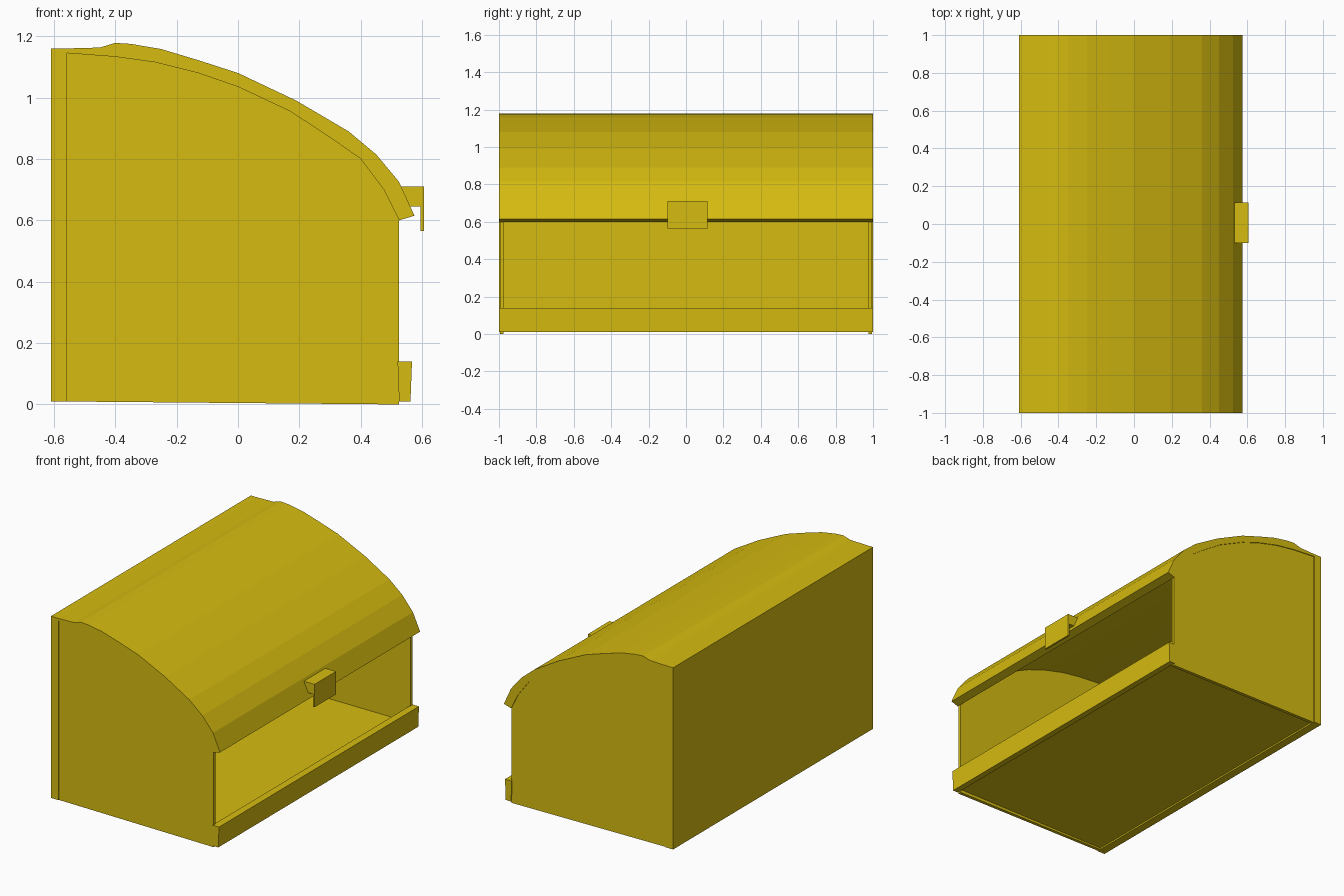
import bpy, bmesh

if "Cube" in bpy.data.objects:
    bpy.data.objects.remove(bpy.data.objects["Cube"], do_unlink=True)

# Single mustard paint
paint = bpy.data.materials.new("mustard_yellow")
paint.use_nodes = True
COLOUR = (0.67, 0.50, 0.005, 1)
paint.diffuse_color = COLOUR
paint.node_tree.nodes["Principled BSDF"].inputs["Base Color"].default_value = COLOUR


def extrude_profile(name, profile, y0, y1):
    """Extrude an x-z outline along y from y0 to y1."""
    bm = bmesh.new()
    face = bm.faces.new([bm.verts.new((x, y0, z)) for x, z in profile])
    ext = bmesh.ops.extrude_face_region(bm, geom=[face])["geom"]
    moved = [v for v in ext if isinstance(v, bmesh.types.BMVert)]
    bmesh.ops.translate(bm, verts=moved, vec=(0, y1 - y0, 0))
    bmesh.ops.recalc_face_normals(bm, faces=bm.faces)
    mesh = bpy.data.meshes.new(name)
    bm.to_mesh(mesh)
    bm.free()
    mesh.materials.append(paint)
    obj = bpy.data.objects.new(name, mesh)
    bpy.context.collection.objects.link(obj)
    return obj


def box(name, x0, x1, y0, y1, z0, z1):
    return extrude_profile(name, [(x0, z0), (x1, z0), (x1, z1), (x0, z1)], y0, y1)


# Curved lid: outer and inner lines run from the back to the front edge
outer = [(-0.56, 1.16), (-0.45, 1.163), (-0.40, 1.178), (-0.35, 1.175),
         (-0.25, 1.158), (-0.13, 1.122), (0.0, 1.08), (0.19, 0.99),
         (0.36, 0.89), (0.45, 0.815), (0.525, 0.725), (0.575, 0.615)]
inner = [(-0.56, 1.145), (-0.40, 1.133), (-0.27, 1.115), (-0.13, 1.08),
         (0.0, 1.035), (0.17, 0.955), (0.30, 0.87), (0.40, 0.80),
         (0.475, 0.70), (0.525, 0.60)]
extrude_profile("lid", outer + inner[::-1], -1, 1)

# Side panels follow the underside of the lid
side = [(-0.60, 0.01), (0.525, 0.0), *inner[::-1], (-0.60, 1.15)]
for label, sign in (("near", -1), ("far", 1)):
    extrude_profile(label + "_side_panel", side, sign * 0.995, sign * 0.975)

# Back, floor and front lip
box("back_panel", -0.61, -0.557, -1, 1, 0.01, 1.16)
box("floor", -0.56, 0.53, -0.98, 0.98, 0.02, 0.035)
extrude_profile("front_lip", [(0.525, 0.01), (0.562, 0.01), (0.567, 0.14), (0.52, 0.14)], -1, 1)

# Handle: a stem on the lid and a hanging finger plate
box("handle_stem", 0.53, 0.60, -0.10, 0.115, 0.645, 0.71)
box("handle_plate", 0.595, 0.606, -0.10, 0.115, 0.565, 0.71)
